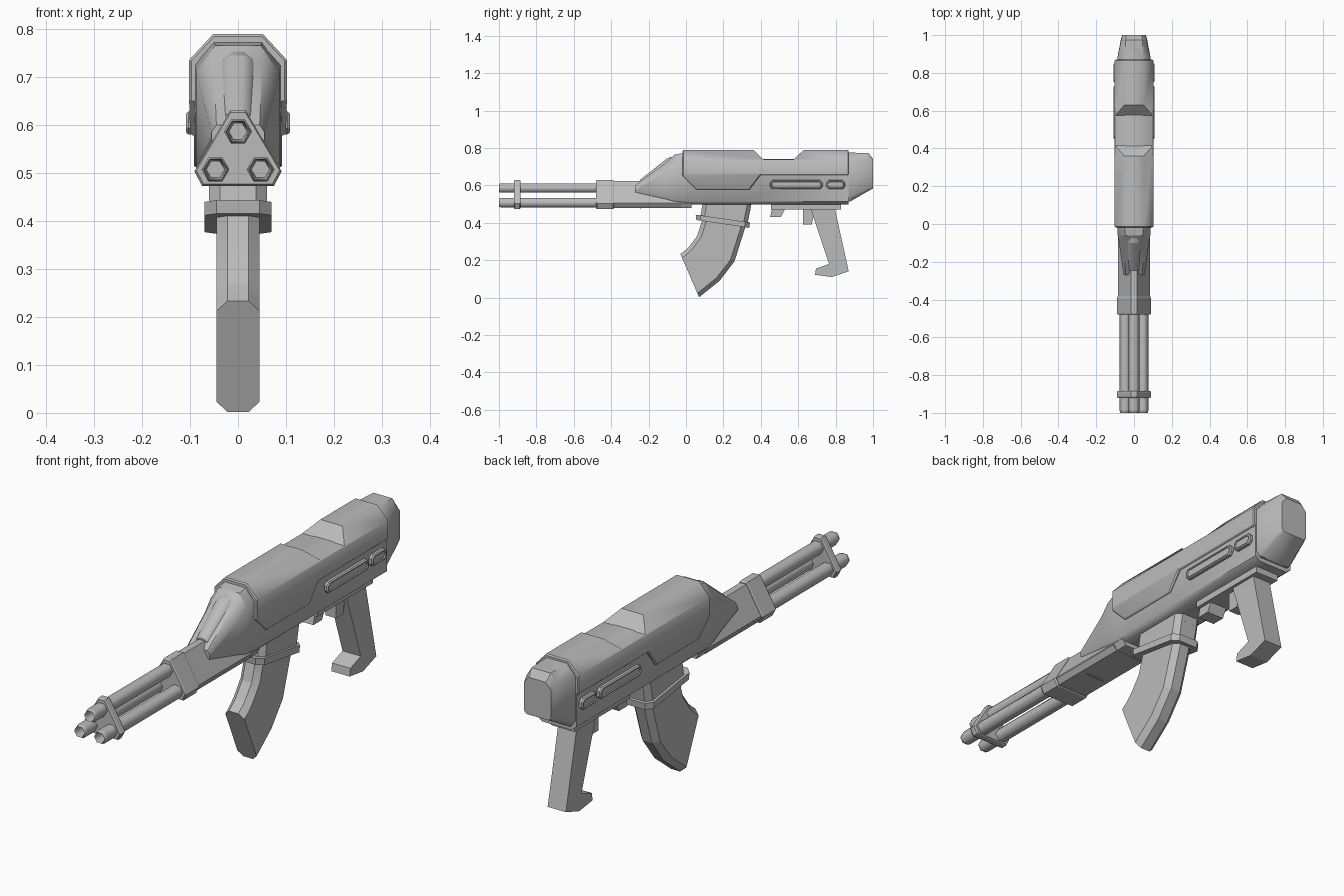
import bpy, bmesh, math
from mathutils import Vector

cube = bpy.data.objects.get("Cube")
if cube:
    bpy.data.objects.remove(cube, do_unlink=True)

grey = bpy.data.materials.new("plain grey")
grey.use_nodes = True
grey.diffuse_color = (0.5, 0.5, 0.5, 1)
grey.node_tree.nodes["Principled BSDF"].inputs["Base Color"].default_value = (0.5, 0.5, 0.5, 1)


def shade(bm, limit):
    """Smooth the gentle lengthwise edges and keep every other edge sharp."""
    for f in bm.faces:
        f.smooth = True
    for e in bm.edges:
        d = (e.verts[1].co - e.verts[0].co).normalized()
        angle = e.calc_face_angle(math.pi)
        e.smooth = angle < math.radians(12) or (abs(d.y) > 0.7 and angle < math.radians(limit))


def loft(name, rings, limit=20):
    """Skin a list of closed rings and cap both ends."""
    bm = bmesh.new()
    vs = [[bm.verts.new(p) for p in ring] for ring in rings]
    for a, b in zip(vs, vs[1:]):
        for i in range(len(a)):
            j = (i + 1) % len(a)
            bm.faces.new((a[i], a[j], b[j], b[i]))
    bm.faces.new(vs[0])
    bm.faces.new(vs[-1])
    bmesh.ops.recalc_face_normals(bm, faces=bm.faces)
    shade(bm, limit)
    me = bpy.data.meshes.new(name)
    bm.to_mesh(me)
    bm.free()
    ob = bpy.data.objects.new(name, me)
    bpy.context.collection.objects.link(ob)
    me.materials.append(grey)
    return ob


def section(y, half):
    """Mirrored cross-section at y from (x, z) points of the +x half."""
    return [(x, y, z) for x, z in half] + [(-x, y, z) for x, z in reversed(half)]


def side(name, profile, w):
    """Extrude a (y, z) profile across the width."""
    return loft(name, [[(x, y, z) for y, z in profile] for x in (-w, w)])


def chamfered(front, rear, w, c):
    """Octagonal section spanning a front and a rear (y, z) point."""
    f, r = Vector(front), Vector(rear)
    d = (r - f).normalized() * c
    rows = [(w - c, f), (w, f + d), (w, r - d), (w - c, r)]
    return [(x, *p) for x, p in rows] + [(-x, *p) for x, p in reversed(rows)]


def octagon_stack(name, pairs, w, c):
    return loft(name, [chamfered(f, r, w, c) for f, r in pairs])


# Receiver core, with its sloping nose
def core_ring(y, wb, zb, w, zm, zs, wt, zt):
    return section(y, [(wb, zb), (w, zm), (w, zs), (wt, zt)])

loft("receiver_core", [
    core_ring(-0.27, 0.045, 0.555, 0.055, 0.57, 0.585, 0.045, 0.60),
    core_ring(-0.11, 0.065, 0.52, 0.078, 0.535, 0.67, 0.05, 0.72),
    core_ring(-0.06, 0.07, 0.505, 0.086, 0.52, 0.71, 0.048, 0.765),
    core_ring(0.0, 0.07, 0.497, 0.09, 0.515, 0.73, 0.05, 0.775),
    core_ring(0.3, 0.07, 0.497, 0.092, 0.515, 0.72, 0.045, 0.74),
    core_ring(0.87, 0.07, 0.497, 0.092, 0.515, 0.72, 0.045, 0.74)], 50)

# Ridge on the nose
ridge = [(0.052, 0), (0.05, 0.1), (0.03, 0.145), (0.012, 0.155)]
loft("nose_ridge", [section(y, [(x * s, z0 + z) for x, z in ridge])
                    for y, z0, s in ((-0.245, 0.475, 0.85), (-0.1, 0.59, 1), (-0.05, 0.605, 1))], 50)

# Upper shell: side outline crossed with a chamfered section
shell = side("upper_shell", [
    (-0.018, 0.65), (0.055, 0.578), (0.34, 0.578), (0.4, 0.655), (0.87, 0.655), (0.87, 0.79),
    (0.63, 0.79), (0.575, 0.738), (0.415, 0.738), (0.36, 0.79), (-0.018, 0.79)], 0.2)
cutter = loft("shell_cutter", [section(y, [(0.095, 0.4), (0.102, 0.66), (0.102, 0.735), (0.052, 0.789)])
                               for y in (-0.5, 1.5)])
cutter.hide_render = True
cutter.hide_set(True)
cross = shell.modifiers.new("cross", "BOOLEAN")
cross.operation = "INTERSECT"
cross.solver = "EXACT"
cross.object = cutter
rim = shell.modifiers.new("rim", "BEVEL")
rim.width = 0.009
rim.limit_method = "ANGLE"
rim.angle_limit = math.radians(62)
bpy.context.view_layer.update()
done = bpy.data.meshes.new_from_object(shell.evaluated_get(bpy.context.evaluated_depsgraph_get()))
shell.modifiers.clear()
bm = bmesh.new()
bm.from_mesh(done)
for f in bm.faces:
    f.material_index = 0
shade(bm, 50)
bm.to_mesh(done)
bm.free()
shell.data = done
done.materials.clear()
done.materials.append(grey)
bpy.data.objects.remove(cutter, do_unlink=True)

# Tapered butt
loft("butt", [
    section(0.8, [(0.07, 0.515), (0.088, 0.54), (0.088, 0.73), (0.048, 0.775)]),
    section(0.88, [(0.07, 0.515), (0.088, 0.54), (0.088, 0.73), (0.048, 0.775)]),
    section(0.975, [(0.058, 0.57), (0.07, 0.585), (0.068, 0.735), (0.045, 0.773)]),
    section(1.0, [(0.052, 0.583), (0.063, 0.595), (0.063, 0.715), (0.04, 0.742)])], 50)

# Triangular fore-end, mount and clamp
tri = [(0.075, 0.473), (0.091, 0.503), (0.016, 0.63)]


def triangle(name, y0, y1, s=1.0, bevel=0.006):
    def ring(y, k):
        return section(y, [(x * k, 0.545 + (z - 0.545) * k) for x, z in tri])
    k = s * (1 - bevel * 8)
    return loft(name, [ring(y0, k), ring(y0 + bevel, s), ring(y1 - bevel, s), ring(y1, k)])

triangle("fore_end", -0.4, 0.03, 0.92, 0.001)
triangle("barrel_mount", -0.48, -0.385)
triangle("barrel_clamp", -0.92, -0.885)
loft("fore_end_plate", [section(y, [(0.07, 0.478), (0.086, 0.5)]) for y in (-0.38, -0.025)])

# Three hollow six-sided barrels
lathe = [(0.019, -0.94), (0.023, -0.997), (0.025, -1.0), (0.029, -0.988), (0.029, -0.45)]
for name, cx, cz in (("top_barrel", 0, 0.586), ("left_barrel", 0.047, 0.507), ("right_barrel", -0.047, 0.507)):
    loft(name, [[(cx + r * math.cos(k * math.pi / 3), y, cz + r * math.sin(k * math.pi / 3))
                 for k in range(6)] for r, y in lathe], 65)

# Raised side panels with a sunken middle
for tag, sx in (("left", 1), ("right", -1)):
    for label, y0, y1 in (("long", 0.45, 0.73), ("short", 0.75, 0.85)):
        def oval(x, m):
            a, b, z0, z1, c = y0 + m, y1 - m, 0.58 + m, 0.628 - m, 0.013 - m / 3
            pts = [(a + c, z0), (b - c, z0), (b, z0 + c), (b, z1 - c),
                   (b - c, z1), (a + c, z1), (a, z1 - c), (a, z0 + c)]
            return [(sx * x, y, z) for y, z in pts]
        loft(f"{tag}_{label}_panel", [oval(0.085, 0), oval(0.103, 0), oval(0.108, 0.004),
                                      oval(0.108, 0.008), oval(0.104, 0.01)])

# Curved magazine with its well and collar
octagon_stack("magazine", [
    ((0.09, 0.47), (0.345, 0.47)), ((0.085, 0.41), (0.32, 0.385)), ((0.06, 0.33), (0.293, 0.3)),
    ((0.015, 0.27), (0.26, 0.195)), ((-0.008, 0.25), (0.18, 0.09)), ((-0.03, 0.233), (0.07, 0.002))], 0.045, 0.023)
octagon_stack("magazine_well", [((0.09, 0.51), (0.352, 0.51)), ((0.075, 0.42), (0.328, 0.39))], 0.06, 0.022)
octagon_stack("magazine_collar", [((0.052, 0.443), (0.342, 0.402)), ((0.055, 0.415), (0.338, 0.373))], 0.07, 0.025)

# Grip, its base plate and the trigger pieces
side("grip_base", [(0.455, 0.47), (0.83, 0.47), (0.83, 0.505), (0.455, 0.505)], 0.055)
side("trigger_guard", [(0.45, 0.432), (0.508, 0.432), (0.53, 0.475), (0.46, 0.475)], 0.04)
side("trigger", [(0.625, 0.39), (0.672, 0.39), (0.69, 0.475), (0.625, 0.475)], 0.025)
grip = side("grip", [(0.665, 0.48), (0.765, 0.18), (0.695, 0.155), (0.69, 0.122),
                     (0.78, 0.11), (0.87, 0.14), (0.795, 0.48)], 0.043)
